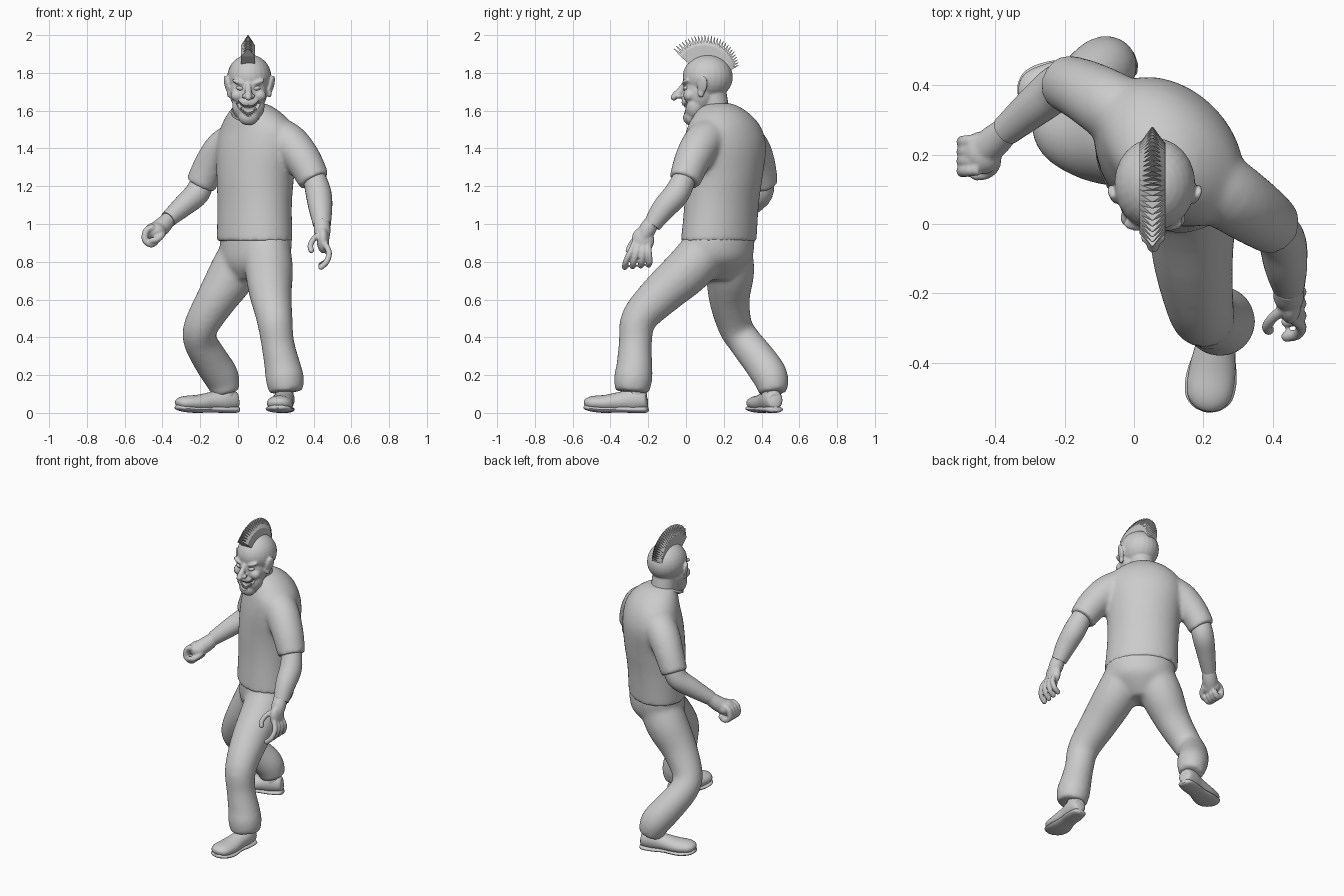
import bpy, bmesh, math
from mathutils import Vector, Matrix

cube = bpy.data.objects.get("Cube")
if cube:
    bpy.data.objects.remove(cube)

grey = bpy.data.materials.new("plain_grey")
grey.use_nodes = True
TONE = (0.6, 0.6, 0.6, 1)
grey.diffuse_color = TONE
grey.node_tree.nodes["Principled BSDF"].inputs["Base Color"].default_value = TONE

BACK = Vector((1, 1, 0)).normalized()
SIDE = Vector((1, -1, 0)).normalized()


def spline(rows, steps):
    """Catmull-Rom through rows of any width."""
    rows = [Vector(r) for r in rows]
    pts = [2 * rows[0] - rows[1]] + rows + [2 * rows[-1] - rows[-2]]
    out = []
    for p, q, r, s in zip(pts, pts[1:], pts[2:], pts[3:]):
        for k in range(steps):
            t = k / steps
            out.append(0.5 * (2 * q + (r - p) * t + (2 * p - 5 * q + 4 * r - s) * t * t
                              + (3 * q - p - 3 * r + s) * t ** 3))
    return out + [rows[-1]]


def loft(bm, rows, ref=BACK, steps=4, n=24, level=False):
    """Closed tube through rows of (x, y, z, radius[, second radius])."""
    rows = spline([tuple(r) + (r[-1],) * (5 - len(r)) for r in rows], steps)
    rings = []
    for i, row in enumerate(rows):
        a, b = rows[max(i - 1, 0)], rows[min(i + 1, len(rows) - 1)]
        tan = Vector((0, 0, 1)) if level else (Vector(b[:3]) - Vector(a[:3])).normalized()
        u = (Vector(ref) - tan * tan.dot(Vector(ref))).normalized()
        v = tan.cross(u)
        rings.append([bm.verts.new(Vector(row[:3]) + u * row[3] * math.cos(w) + v * row[4] * math.sin(w))
                      for w in (math.tau * k / n for k in range(n))])
    for r, s in zip(rings, rings[1:]):
        for k in range(n):
            bm.faces.new((r[k], r[(k + 1) % n], s[(k + 1) % n], s[k]))
    bm.faces.new(rings[0][::-1])
    bm.faces.new(rings[-1])


def ball(bm, loc, radii, turn=(0, 0, 0)):
    rot = Matrix.Rotation(turn[2], 4, 'Z') @ Matrix.Rotation(turn[1], 4, 'Y') @ Matrix.Rotation(turn[0], 4, 'X')
    m = Matrix.Translation(loc) @ rot @ Matrix.Diagonal((*radii, 1))
    bmesh.ops.create_uvsphere(bm, u_segments=24, v_segments=16, radius=1, matrix=m)


def finger(bm, pts, r, ref=BACK):
    loft(bm, [(*p, r) for p in pts], ref, 3, 10)
    ball(bm, pts[-1], (r, r, r))


def finish(bm, name, voxel=0, cutter=None, smooth=True, relax=4):
    bmesh.ops.recalc_face_normals(bm, faces=bm.faces)
    for f in bm.faces:
        f.smooth = smooth
    mesh = bpy.data.meshes.new(name)
    bm.to_mesh(mesh)
    bm.free()
    mesh.materials.append(grey)
    ob = bpy.data.objects.new(name, mesh)
    bpy.context.scene.collection.objects.link(ob)
    if voxel:
        m = ob.modifiers.new("blend", 'REMESH')
        m.mode, m.voxel_size, m.use_smooth_shade = 'VOXEL', voxel, True
        m = ob.modifiers.new("relax", 'SMOOTH')
        m.factor, m.iterations = 0.5, relax
    if cutter:
        m = ob.modifiers.new("cut", 'BOOLEAN')
        m.operation, m.object, m.solver = 'DIFFERENCE', cutter, 'EXACT'
    if smooth and not voxel:
        bpy.ops.object.select_all(action='DESELECT')
        ob.select_set(True)
        bpy.context.view_layer.objects.active = ob
        bpy.ops.object.shade_smooth_by_angle(angle=math.radians(45))
    return ob


# Shirt: turned torso with two sloping short sleeves
bm = bmesh.new()
loft(bm, [(.088, .173, .91, .223, .175), (.088, .188, 1.1, .217, .176), (.092, .2, 1.25, .224, .185),
          (.1, .208, 1.4, .245, .183), (.105, .203, 1.5, .232, .163), (.093, .195, 1.57, .175, .138),
          (.08, .18, 1.62, .11, .1), (.075, .175, 1.64, .06, .06)], SIDE, level=True, n=40)
loft(bm, [(.18, .145, 1.47, .11), (.272, .085, 1.425, .105), (.348, .033, 1.335, .096), (.405, -.008, 1.228, .084)])
loft(bm, [(.02, .285, 1.45, .105), (-.075, .345, 1.4, .1), (-.145, .385, 1.31, .09), (-.2, .407, 1.205, .081)])
finish(bm, "shirt", .012, relax=10)

# Collar band sloping down to the chest
bm = bmesh.new()
ring = [(.055 + .085 * math.cos(a), .115 + .095 * math.sin(a), 1.59 + .04 * math.sin(a), .009)
        for a in (math.tau * k / 16 for k in range(17))]
loft(bm, ring, (0, .4, -1), 2, 8)
finish(bm, "collar")

# Trousers: pelvis and two striding legs
bm = bmesh.new()
loft(bm, [(.09, .175, .97, .205, .16), (.095, .172, .9, .212, .167), (.09, .17, .82, .197, .162),
          (.075, .165, .76, .145, .13), (.065, .16, .705, .08, .08)], SIDE, level=True, n=40)
loft(bm, [(.15, .13, .9, .125), (.163, .02, .765, .128), (.172, -.12, .638, .114), (.193, -.248, .5, .096),
          (.21, -.268, .37, .088), (.235, -.273, .25, .096), (.248, -.28, .18, .102), (.255, -.287, .11, .09)])
loft(bm, [(.06, .22, .9, .125), (-.02, .232, .75, .13), (-.115, .23, .6, .108), (-.195, .26, .46, .092),
          (-.2, .31, .38, .089), (-.145, .388, .28, .094), (-.088, .447, .19, .094), (-.063, .462, .105, .075)])
finish(bm, "trousers", .012, relax=14)


# Shoes: rounded upper over a flat sole
def shoe(name, heel, toe):
    heel, toe = Vector(heel), Vector(toe)
    across = Vector((heel.y - toe.y, toe.x - heel.x, 0)).normalized()

    def run(rows):
        b = bmesh.new()
        loft(b, [(*heel.lerp(toe, t), z, a, h) for t, z, a, h in rows], across)
        return b
    finish(run([(.01, .06, .02, .02), (.05, .06, .042, .045), (.2, .07, .054, .063), (.4, .062, .056, .052),
                (.65, .052, .067, .044), (.85, .052, .065, .038), (.95, .05, .046, .028), (.99, .045, .015, .01)]),
           name + "_upper")
    finish(run([(0, .02, .02, .012), (.05, .018, .046, .018), (.25, .018, .056, .018), (.45, .02, .056, .018),
                (.7, .018, .073, .018), (.88, .024, .068, .017), (.97, .03, .042, .014), (1, .033, .015, .008)]),
           name + "_sole")


shoe("left_shoe", (.255, -.2), (.21, -.54))
shoe("right_shoe", (.005, .475), (-.33, .365))

# Ankles
bm = bmesh.new()
loft(bm, [(.25, -.27, .2, .045), (.25, -.26, .08, .045)])
loft(bm, [(-.07, .45, .2, .045), (-.06, .445, .08, .045)])
finish(bm, "ankles")

# Forearms
bm = bmesh.new()
loft(bm, [(.4, 0, 1.26, .06), (.427, -.05, 1.16, .068), (.437, -.12, 1.08, .062), (.445, -.18, .995, .047)])
finish(bm, "left_forearm")
bm = bmesh.new()
loft(bm, [(-.18, .405, 1.25, .06), (-.215, .395, 1.165, .066), (-.285, .34, 1.1, .058),
          (-.37, .268, 1.025, .044)], (0, 1, .6))
finish(bm, "right_forearm")

# Left hand: open, fingers hanging
bm = bmesh.new()
loft(bm, [(.444, -.18, 1.01, .041), (.446, -.21, .96, .044), (.452, -.235, .9, .028)])
ball(bm, (.45, -.228, .915), (.033, .06, .07))
for i in range(4):
    y = -.272 + .024 * i
    spread = .046 - .018 * i
    finger(bm, [(.458, y, .9), (.482, y - spread / 2, .85), (.47, y - spread, .802),
                (.44, y - spread - .006, .772 + .004 * i)], .016)
finger(bm, [(.435, -.24, .95), (.4, -.27, .92), (.383, -.295, .885), (.388, -.305, .86)], .0155)
finish(bm, "left_hand", .006, relax=2)

# Right hand: curled fist
bm = bmesh.new()
loft(bm, [(-.36, .277, 1.035, .038), (-.395, .245, .995, .046), (-.43, .215, .965, .048)], (0, 1, .6))
ball(bm, (-.437, .205, .962), (.057, .062, .047), (0, 0, .3))
for i in range(4):
    y = .157 + .028 * i
    finger(bm, [(-.445, y, .985), (-.485, y - .003, .965), (-.492, y - .005, .915), (-.458, y, .892),
                (-.435, y + .005, .91)], .0185, (0, 1, 0))
finger(bm, [(-.4, .22, .965), (-.4, .17, .945), (-.425, .145, .92), (-.455, .142, .912)], .017, (0, 0, 1))
finish(bm, "right_hand", .006, relax=4)

# Smile cutter
CX = .055
SMILE = [(-.06, .004, 1.648), (-.036, -.014, 1.616), (0, -.022, 1.6), (.036, -.014, 1.616), (.06, .004, 1.648)]
bm = bmesh.new()
loft(bm, [(CX + x, y, z, .036 - abs(x) * .12, .031 - abs(x) * .38) for x, y, z in SMILE], (0, 1, 0))
smile = finish(bm, "mouth_cutter")
smile.hide_render = True
smile.hide_viewport = True
smile.display_type = 'WIRE'

# Head: skull, jaw, cheeks, brows, hooked nose, ears and neck
bm = bmesh.new()
loft(bm, [(.06, .155, 1.53, .085), (.06, .15, 1.62, .077), (.06, .13, 1.74, .075)], SIDE)
ball(bm, (.06, .115, 1.778), (.117, .133, .119))
ball(bm, (CX, .075, 1.7), (.1, .094, .12))
ball(bm, (CX, .047, 1.625), (.086, .064, .085))
ball(bm, (CX, .025, 1.57), (.055, .042, .048))
ball(bm, (CX, .008, 1.645), (.055, .032, .03))
loft(bm, [(CX, -.005, 1.745, .014), (CX, -.03, 1.708, .017), (CX, -.054, 1.685, .018), (CX, -.066, 1.674, .013)])
ball(bm, (CX, -.064, 1.671), (.019, .018, .018))
for s in (-1, 1):
    ball(bm, (CX + s * .058, .018, 1.68), (.036, .032, .032))
    ball(bm, (CX + s * .045, .002, 1.748), (.044, .022, .014), (0, -s * .35, 0))
    ball(bm, (CX + s * .02, -.038, 1.676), (.016, .018, .013))
    ball(bm, (.06 + s * .117, .085, 1.737), (.012, .03, .052), (-.15, s * .2, -s * .35))
    ball(bm, (.06 + s * .107, .08, 1.693), (.012, .017, .024))
finish(bm, "head", .006, smile, relax=4)

# Eyes and teeth
bm = bmesh.new()
for s in (-1, 1):
    ball(bm, (CX + s * .042, .003, 1.718), (.023, .02, .013), (0, -s * .2, 0))
finish(bm, "eyes")
bm = bmesh.new()
for row in (-1, 1):
    for k in range(-4, 5):
        x = k * .0095
        ball(bm, (CX + x, -.004 + 7 * x * x, 1.604 + 13 * x * x + row * (.022 - abs(x) * .2)), (.005, .006, .009))
finish(bm, "teeth")

# Mohawk: fan of thin, long-pointed plates
bm = bmesh.new()
COUNT = 27
for i in range(COUNT):
    f = i / (COUNT - 1)
    ang = math.radians(-50 + 118 * f)
    out = Vector((0, math.sin(ang), math.cos(ang)))
    along = Vector((0, math.cos(ang), -math.sin(ang)))
    tip = .238 - .012 * f - .052 * f * f
    base = Vector((.053, .118, 1.775))

    def slab(r, half, thick):
        return [bm.verts.new(base + out * r + Vector((sx * half, 0, 0)) + along * sy * thick)
                for sx, sy in ((-1, -1), (1, -1), (1, 1), (-1, 1))]
    low, mid, top = slab(.1, .036, .009), slab(tip - .055, .037, .009), slab(tip, .002, .001)
    for r, s in ((low, mid), (mid, top)):
        for k in range(4):
            bm.faces.new((r[k], r[(k + 1) % 4], s[(k + 1) % 4], s[k]))
    bm.faces.new(low[::-1])
    bm.faces.new(top)
finish(bm, "mohawk", smooth=False)
